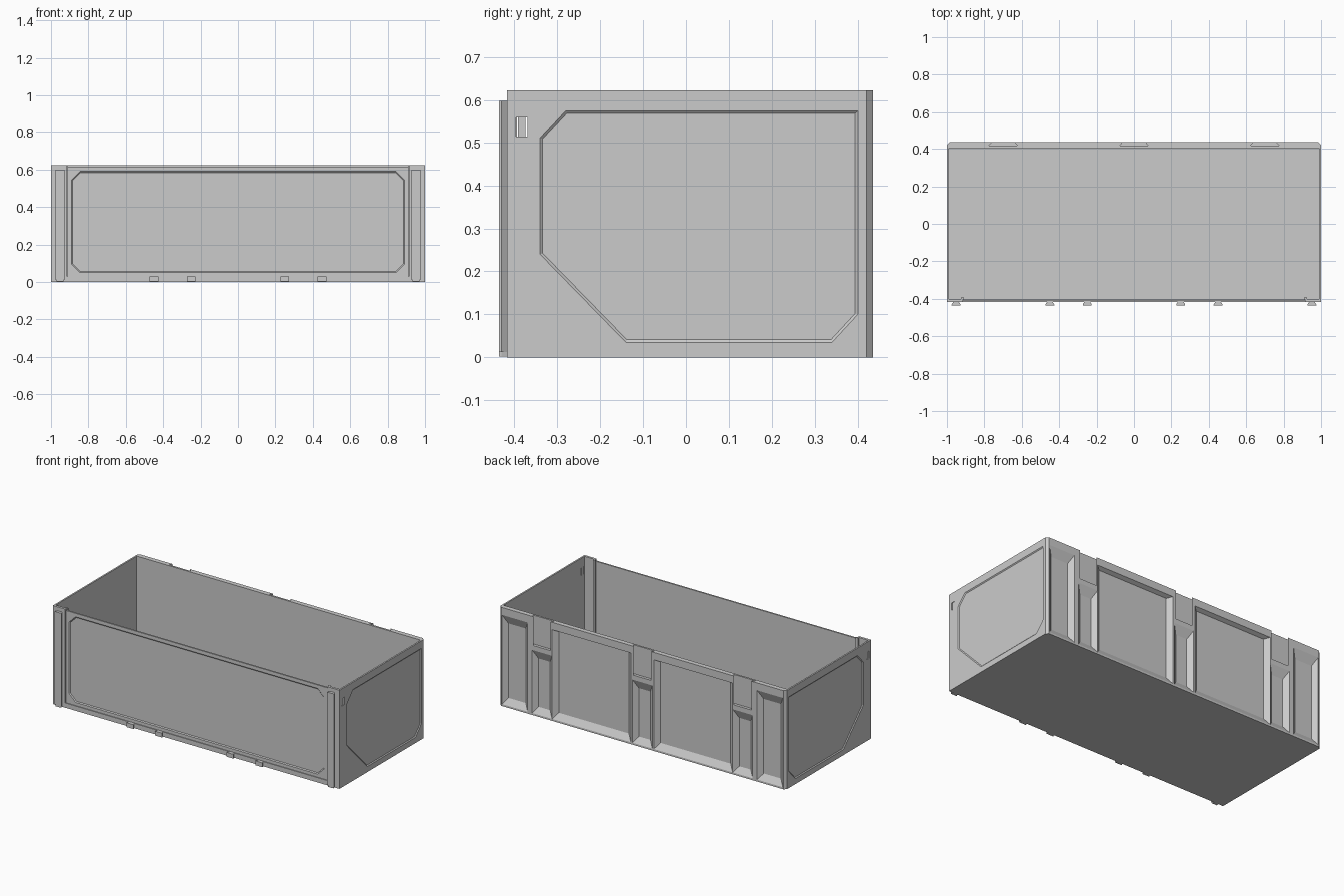
import bpy, bmesh
from mathutils import Vector

if "Cube" in bpy.data.objects:
    bpy.data.objects.remove(bpy.data.objects["Cube"])


def loft(name, rings):
    """Closed solid skinned through matching rings of 3D points."""
    bm = bmesh.new()
    vs = [[bm.verts.new(p) for p in r] for r in rings]
    n = len(vs[0])
    for a, b in zip(vs, vs[1:]):
        for i in range(n):
            j = (i + 1) % n
            bm.faces.new((a[i], a[j], b[j], b[i]))
    bm.faces.new(vs[0])
    bm.faces.new(vs[-1])
    bmesh.ops.recalc_face_normals(bm, faces=bm.faces)
    me = bpy.data.meshes.new(name)
    bm.to_mesh(me)
    bm.free()
    ob = bpy.data.objects.new(name, me)
    bpy.context.collection.objects.link(ob)
    return ob


def prism(name, outline, z0, z1):
    return loft(name, [[(x, y, z) for x, y in outline] for z in (z0, z1)])


def rect(x0, x1, y0, y1):
    return [(x0, y0), (x1, y0), (x1, y1), (x0, y1)]


def box(name, x0, x1, y0, y1, z0, z1):
    return prism(name, rect(x0, x1, y0, y1), z0, z1)


def inset(poly, d):
    """Shrink a counter-clockwise convex outline by d."""
    pts = [Vector(p) for p in poly]
    out = []
    for i, p in enumerate(pts):
        e1 = (p - pts[i - 1]).normalized()
        e2 = (pts[(i + 1) % len(pts)] - p).normalized()
        n1, n2 = Vector((-e1.y, e1.x)), Vector((-e2.y, e2.x))
        out.append(p + (n1 + n2) * d / (1 + n1.dot(n2)))
    return out


def recess(outer, inner, surface, floor, place):
    """Cutter with a sloped border between surface and floor levels."""
    clear = surface + (surface - floor)
    return loft("cutter", [[place(u, v, w) for u, v in ring] for ring, w in
                           ((outer, clear), (outer, surface), (inner, floor))])


def carve(ob, cutters):
    for c in cutters:
        m = ob.modifiers.new("cut", 'BOOLEAN')
        m.operation, m.solver, m.object = 'DIFFERENCE', 'EXACT', c
    dg = bpy.context.evaluated_depsgraph_get()
    me = bpy.data.meshes.new_from_object(ob.evaluated_get(dg))
    ob.modifiers.clear()
    ob.data = me
    for c in cutters:
        bpy.data.objects.remove(c)


def on_y(u, v, w):
    return (u, w, v)


# Open tub with chamfered back corners
tub = prism("tub", [(-1, -.417), (1, -.417), (1, .42), (.985, .435),
                    (-.985, .435), (-1, .42)], 0, .622)
cuts = [box("cutter", -.99, .99, -.402, .405, .012, .8),
        box("cutter", -.915, .915, -.5, -.39, .03, .8)]

# Side panels and latch holes
side = [(-.14, .035), (.34, .035), (.40, .10), (.40, .575),
        (-.28, .575), (-.34, .51), (-.34, .24)]
for s in (-1, 1):
    cuts.append(recess(side, inset(side, .006), 1, .995,
                       lambda u, v, w, s=s: (s * w, u, v)))
    cuts.append(box("cutter", s * 1 - .05, s * 1 + .05, -.396, -.369, .513, .56))

# Back recesses: x0, x1, top height, slope at top
pockets = [(-.63, -.08, .575, .012), (.08, .63, .575, .012),
           (-.98, -.80, .575, .055), (.80, .98, .575, .055)]
pockets += [(c - .07, c + .07, .41, .055) for c in (-.70, 0, .70)]
for x0, x1, top, slope in pockets:
    cuts.append(recess(rect(x0, x1, .012, top),
                       rect(x0 + .03, x1 - .03, .05, top - slope),
                       .435, .411, on_y))

# Dovetail notches in the back rim
for c in (-.70, 0, .70):
    cuts.append(prism("cutter", [(c - .055, .45), (c - .06, .435), (c - .077, .417),
                                 (c + .077, .417), (c + .06, .435), (c + .055, .45)],
                      .44, .8))
carve(tub, cuts)

# Front panel with recessed, clipped-corner field
front = box("front_panel", -.912, .912, -.412, -.402, .029, .612)
x, z0, z1, c = .89, .05, .59, .045
field = [(-x + c, z0), (x - c, z0), (x, z0 + c), (x, z1 - c),
         (x - c, z1), (-x + c, z1), (-x, z1 - c), (-x, z0 + c)]
carve(front, [recess(field, inset(field, .006), -.412, -.407, on_y)])


def dovetail(name, cx, wide, narrow, z0, z1):
    prism(name, [(cx - wide, -.435), (cx + wide, -.435), (cx + wide, -.43),
                 (cx + narrow, -.415), (cx - narrow, -.415), (cx - wide, -.43)],
          z0, z1)


for s, label in ((-1, "left"), (1, "right")):
    # Corner rails, inner lips and latch plates
    dovetail("rail_" + label, s * .951, .024, .013, .012, .598)
    dovetail("rail_foot_" + label, s * .951, .019, .013, .002, .012)
    box("inner_lip_" + label, s * .917 - .008, s * .917 + .008, -.403, -.393, .012, .622)
    box("latch_plate_" + label, s * .993 - .003, s * .993 + .003,
        -.391, -.374, .508, .565)
    # Lower clips
    for k, cx in enumerate((.25, .45)):
        dovetail(f"clip_{label}_{k}", s * cx, .024, .014, .003, .03)
